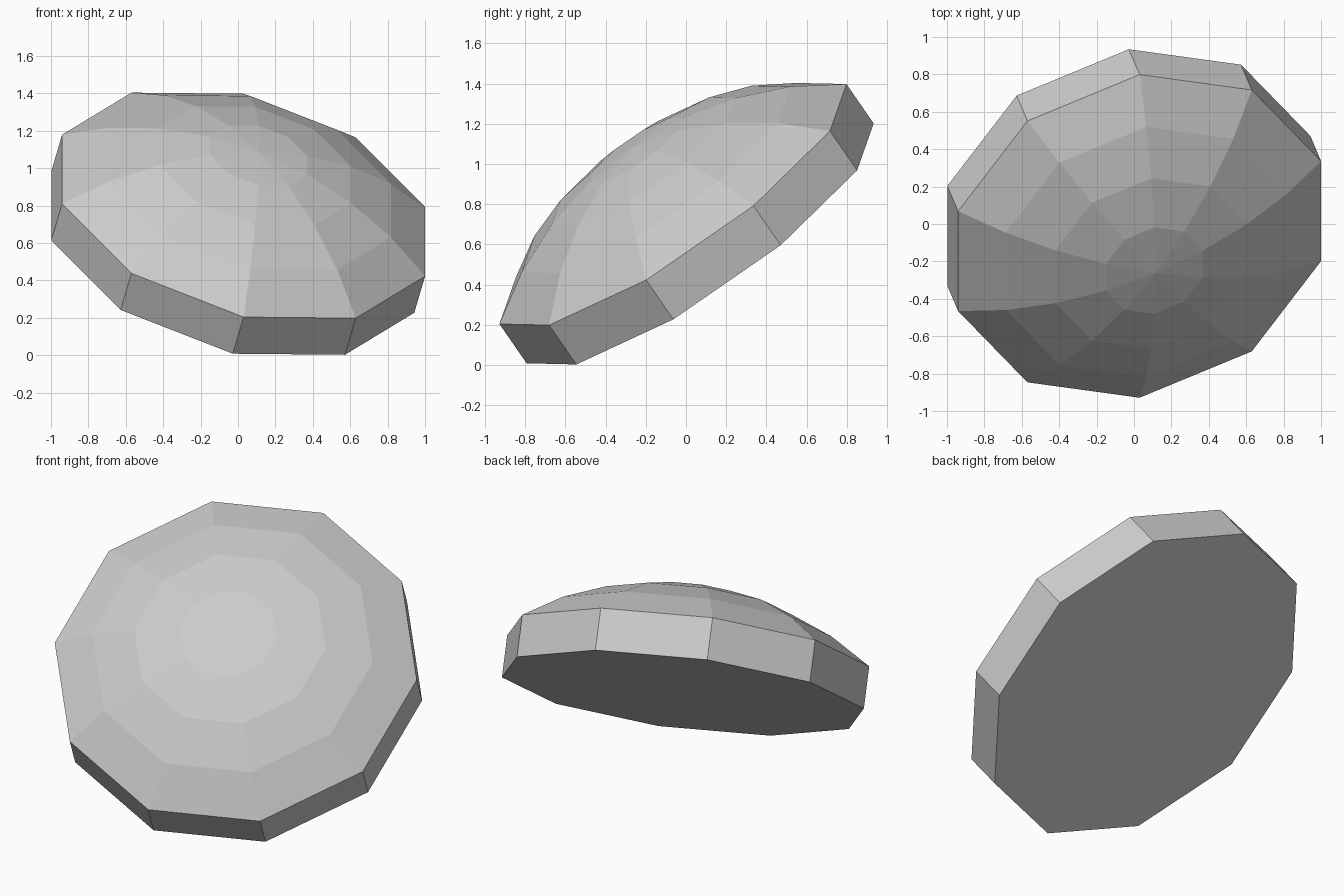
import bpy, bmesh, math
from mathutils import Matrix, Vector

default = bpy.data.objects.get("Cube")
if default:
    bpy.data.objects.remove(default, do_unlink=True)

SIDES = 10
RADIUS = 1.05
RIM = 0.245      # height of the straight rim
RISE = 0.357     # height of the dome above the rim
STEPS = 4        # dome rings from rim to apex

# Plain grey material
grey = bpy.data.materials.new("light_grey")
grey.use_nodes = True
colour = (0.6, 0.6, 0.6, 1)
grey.diffuse_color = colour
bsdf = next(n for n in grey.node_tree.nodes if n.type == 'BSDF_PRINCIPLED')
bsdf.inputs["Base Color"].default_value = colour

# Half profile: rim foot, then a circular arc up to the apex
ball = (RADIUS ** 2 + RISE ** 2) / (2 * RISE)
half_angle = math.asin(RADIUS / ball)
profile = [Vector((RADIUS, 0, -RIM))]
for i in range(STEPS + 1):
    a = half_angle * (1 - i / STEPS)
    profile.append(Vector((ball * math.sin(a), 0, RISE - ball * (1 - math.cos(a)))))

# Spin the profile into a ten-sided dome and close the flat base
bm = bmesh.new()
verts = [bm.verts.new(p) for p in profile]
edges = [bm.edges.new(pair) for pair in zip(verts, verts[1:])]
bmesh.ops.spin(bm, geom=verts + edges, cent=(0, 0, 0), axis=(0, 0, 1),
               angle=math.tau, steps=SIDES, use_duplicate=False)
bmesh.ops.remove_doubles(bm, verts=bm.verts, dist=0.001)
rim_edges = [e for e in bm.edges if e.is_boundary]
bmesh.ops.holes_fill(bm, edges=rim_edges, sides=0)
bmesh.ops.recalc_face_normals(bm, faces=bm.faces)

# Lean the dome towards the front and its left, one corner along "corner"
up = Vector((0.236, -0.553, 0.80)).normalized()
corner = Vector((0, 0.865, 0.5975))
corner = (corner - up * corner.dot(up)).normalized()
side = up.cross(corner)
lean = Matrix((corner, side, up)).transposed().to_4x4()
bm.transform(Matrix.Translation((0.03, -0.065, 0.801)) @ lean)

mesh = bpy.data.meshes.new("tilted_dome")
bm.to_mesh(mesh)
bm.free()
mesh.materials.append(grey)
dome = bpy.data.objects.new("tilted_dome", mesh)
bpy.context.collection.objects.link(dome)
